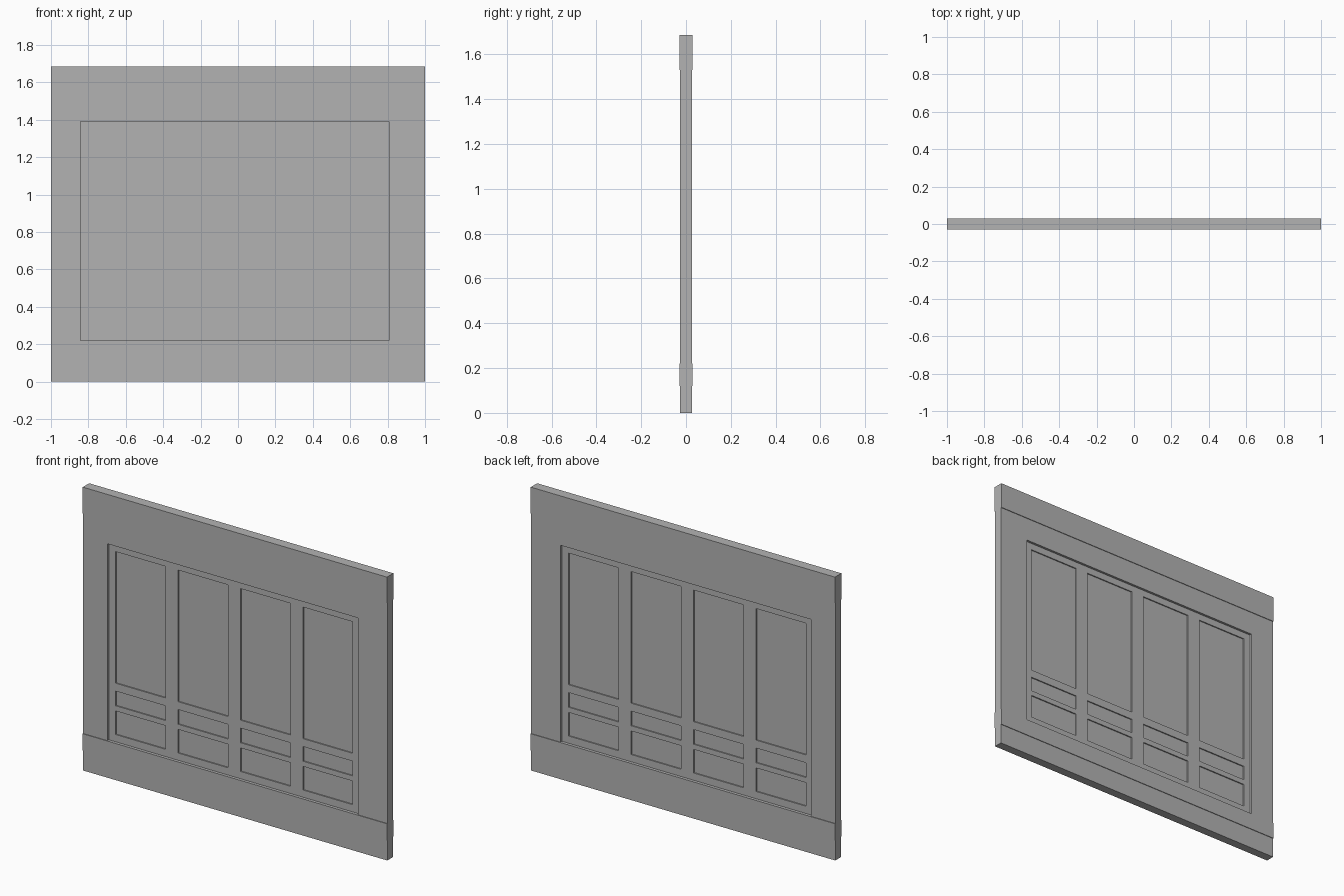
import bpy
import bmesh

cube = bpy.data.objects.get("Cube")
if cube:
    bpy.data.objects.remove(cube, do_unlink=True)

grey = bpy.data.materials.new("plain grey")
grey.use_nodes = True
colour = (0.45, 0.45, 0.45, 1)
grey.diffuse_color = colour
grey.node_tree.nodes["Principled BSDF"].inputs["Base Color"].default_value = colour


def sheet(name, xs, zs, thickness, is_hole=lambda i, k: False):
    """Upright slab on a grid of x and z lines, with some cells left open."""
    bm = bmesh.new()
    grid = [[bm.verts.new((x, 0, z)) for z in zs] for x in xs]
    for i in range(len(xs) - 1):
        for k in range(len(zs) - 1):
            if not is_hole(i, k):
                bm.faces.new((grid[i][k], grid[i + 1][k],
                              grid[i + 1][k + 1], grid[i][k + 1]))
    mesh = bpy.data.meshes.new(name)
    bm.to_mesh(mesh)
    bm.free()
    mesh.materials.append(grey)
    obj = bpy.data.objects.new(name, mesh)
    bpy.context.collection.objects.link(obj)
    solid = obj.modifiers.new("thickness", 'SOLIDIFY')
    solid.thickness = thickness
    solid.offset = 0
    return obj


HEIGHT = 1.686
WALL, BAND, DOOR, PANEL = 0.052, 0.06, 0.024, 0.010
LEFT, RIGHT, SILL, LINTEL = -0.841, 0.807, 0.22, 1.39

# Wall with one wide opening
sheet("wall", [-1, LEFT, RIGHT, 1], [0, SILL, LINTEL, HEIGHT], WALL,
      lambda i, k: i == 1 and k == 1)

# Raised bands running along both faces
sheet("top_band", [-1, 1], [1.53, HEIGHT], BAND)
sheet("bottom_band", [-1, 1], [0.12, SILL], BAND)

# Door frame: four bays, each with three openings
starts = [-0.797 + 0.411 * n for n in range(4)]
bays = [(x, x + 0.327) for x in starts]
rows = [("lower", 0.263, 0.403), ("middle", 0.434, 0.521), ("upper", 0.568, 1.35)]
xs = [LEFT] + [x for bay in bays for x in bay] + [RIGHT]
zs = [SILL] + [z for row in rows for z in row[1:]] + [LINTEL]
sheet("door_frame", xs, zs, DOOR, lambda i, k: i % 2 == 1 and k % 2 == 1)

# Recessed panels
for n, bay in enumerate(bays, 1):
    for label, low, high in rows:
        sheet(f"{label}_panel_{n}", bay, (low, high), PANEL)
